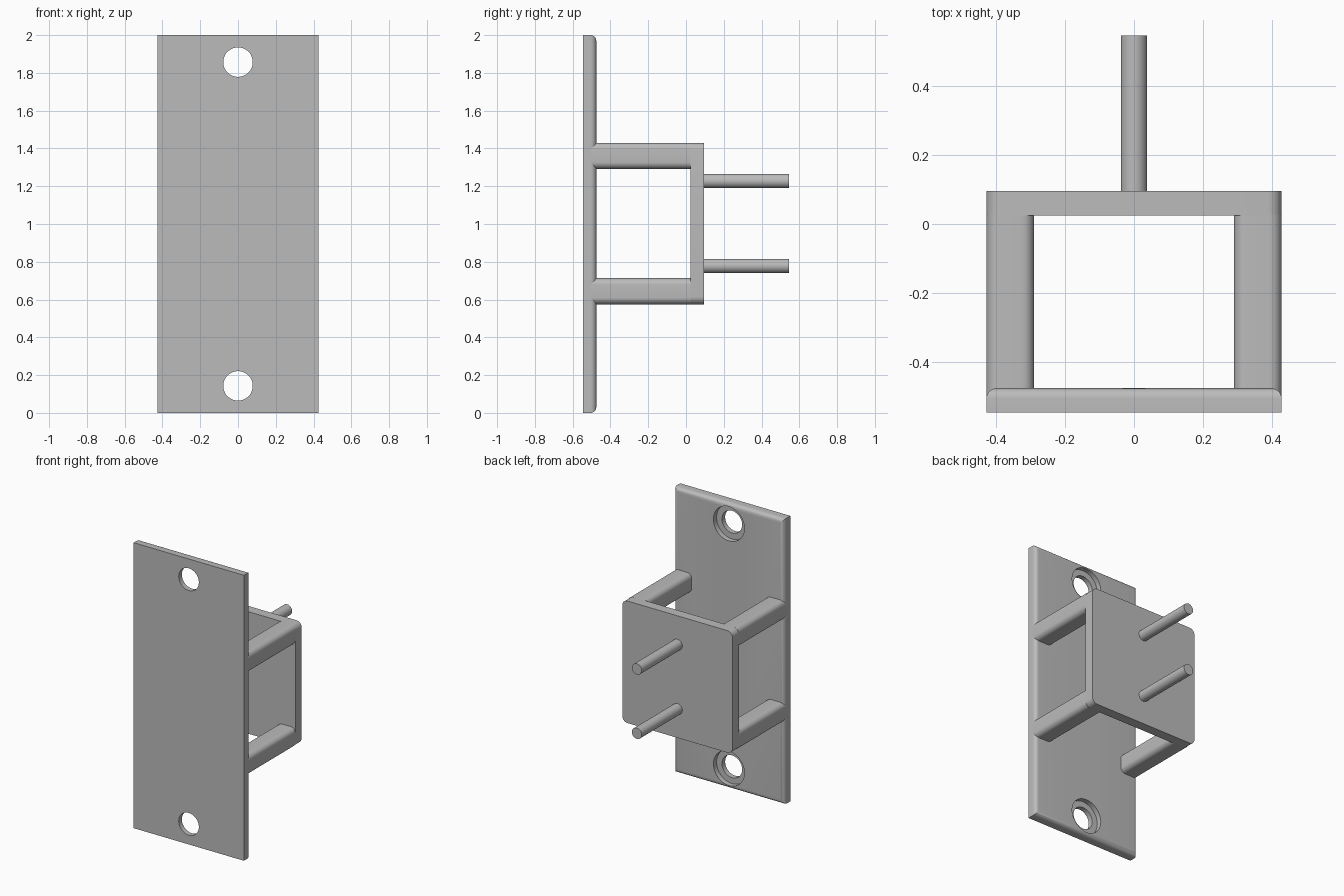
import bpy, bmesh, math
from mathutils import Matrix

if "Cube" in bpy.data.objects:
    bpy.data.objects.remove(bpy.data.objects["Cube"])

grey = bpy.data.materials.new("plain grey")
grey.use_nodes = True
colour = (0.5, 0.5, 0.5, 1)
grey.diffuse_color = colour
grey.node_tree.nodes["Principled BSDF"].inputs["Base Color"].default_value = colour


def finish(bm, name):
    bmesh.ops.recalc_face_normals(bm, faces=bm.faces)
    mesh = bpy.data.meshes.new(name)
    bm.to_mesh(mesh)
    bm.free()
    mesh.materials.append(grey)
    obj = bpy.data.objects.new(name, mesh)
    bpy.context.collection.objects.link(obj)
    return obj


def smooth(obj):
    bpy.ops.object.select_all(action='DESELECT')
    obj.select_set(True)
    bpy.context.view_layer.objects.active = obj
    bpy.ops.object.shade_smooth_by_angle(angle=math.radians(30))


def box(name, x, y, z, radius, choose):
    """Box between limits, with the edges picked by choose(edge) rounded."""
    bm = bmesh.new()
    bmesh.ops.create_cube(bm, size=1)
    for v in bm.verts:
        v.co = [lim[0] if c < 0 else lim[1] for c, lim in zip(v.co, (x, y, z))]
    edges = [e for e in bm.edges if choose(e)]
    bmesh.ops.bevel(bm, geom=edges, offset=radius, segments=8, profile=0.5,
                    affect='EDGES')
    return finish(bm, name)


def rod(name, z, y, radius):
    """Cylinder along y at x = 0."""
    bm = bmesh.new()
    place = Matrix.Translation((0, sum(y) / 2, z)) @ Matrix.Rotation(math.pi / 2, 4, 'X')
    bmesh.ops.create_cone(bm, cap_ends=True, segments=48, radius1=radius,
                          radius2=radius, depth=y[1] - y[0], matrix=place)
    return finish(bm, name)


def along_y(e):
    a, b = (v.co for v in e.verts)
    return abs(a.y - b.y) > 0.01


HALF, FRONT, PLATE_BACK = 0.427, -0.545, -0.475
PANEL_IN, PANEL_OUT, END = 0.025, 0.095, 0.545
LOW, HIGH, LEG = 0.575, 1.43, 0.138

# Mounting plate with rounded rear edges
plate = box("mounting_plate", (-HALF, HALF), (FRONT, PLATE_BACK), (0, 2), 0.03,
            lambda e: all(v.co.y > -0.5 for v in e.verts))

# Screw holes, counterbored from the rear
for z in (0.143, 1.857):
    for radius, start in ((0.078, FRONT - 0.1), (0.12, -0.51)):
        cutter = rod("hole_cutter", z, (start, -0.4), radius)
        cutter.hide_render = True
        mod = plate.modifiers.new("hole", 'BOOLEAN')
        mod.operation, mod.solver, mod.object = 'DIFFERENCE', 'EXACT', cutter
        bpy.context.view_layer.objects.active = plate
        bpy.ops.object.modifier_apply(modifier=mod.name)
        bpy.data.objects.remove(cutter)
smooth(plate)

# Rear panel with rounded corners
smooth(box("rear_panel", (-HALF, HALF), (PANEL_IN, PANEL_OUT), (LOW, HIGH), 0.04, along_y))

# Four legs joining the plate to the panel
for side, x in (("right", (-HALF, LEG - HALF)), ("left", (HALF - LEG, HALF))):
    for level, z in (("lower", (LOW, LOW + LEG)), ("upper", (HIGH - LEG, HIGH))):
        smooth(box(f"{level}_{side}_leg", x, (PLATE_BACK - 0.03, PANEL_IN + 0.002), z,
                   0.035, along_y))

# Two pins behind the panel
for level, z in (("lower", 0.778), ("upper", 1.228)):
    smooth(rod(f"{level}_pin", z, (PANEL_OUT - 0.01, END), 0.038))
